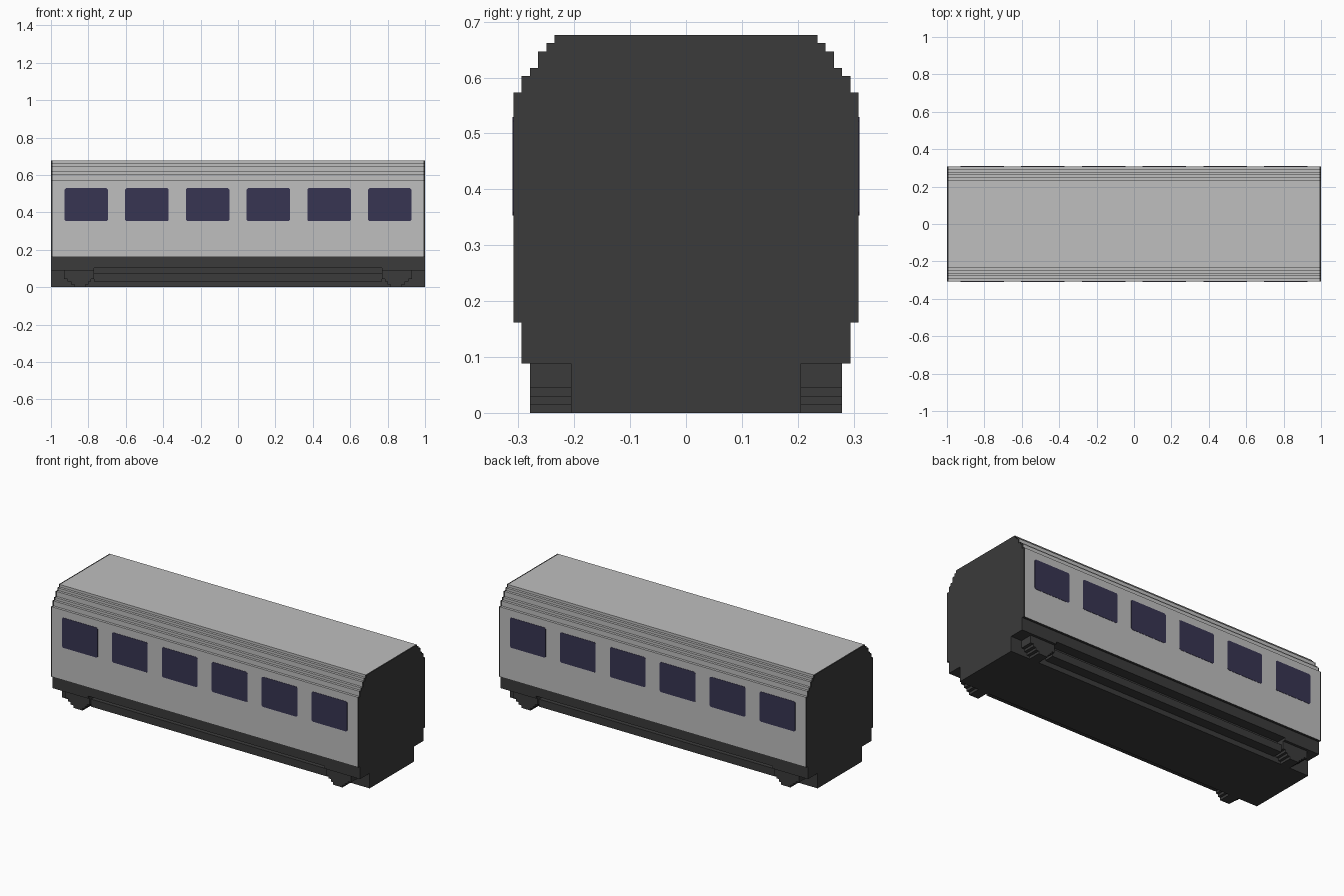
import bpy
import bmesh
from mathutils import Vector

cube = bpy.data.objects.get("Cube")
if cube:
    bpy.data.objects.remove(cube, do_unlink=True)

U = 0.0147  # step size of the blocky outline


def material(name, rgb):
    m = bpy.data.materials.new(name)
    m.use_nodes = True
    m.diffuse_color = (*rgb, 1)
    bsdf = m.node_tree.nodes["Principled BSDF"]
    bsdf.inputs["Base Color"].default_value = (*rgb, 1)
    bsdf.inputs["Roughness"].default_value = 0.8
    return m


GREY = material("light grey", (0.522, 0.522, 0.522))
DARK = material("charcoal", (0.043, 0.043, 0.043))
GLASS = material("dark violet glass", (0.039, 0.035, 0.085))


def prism(name, outline, axis, stations, mats, rule=None):
    """Extrude a 2D outline along x (outline = y,z) or y (outline = x,z)."""
    bm = bmesh.new()
    rings = []
    for s in stations:
        rings.append([bm.verts.new((s, a, z) if axis == "x" else (a, s, z))
                      for a, z in outline])
    n = len(outline)
    for r0, r1 in zip(rings, rings[1:]):
        for i in range(n):
            j = (i + 1) % n
            bm.faces.new((r0[i], r0[j], r1[j], r1[i]))
    bm.faces.new(rings[0])
    bm.faces.new(rings[-1])
    bmesh.ops.recalc_face_normals(bm, faces=bm.faces)
    if rule:
        for f in bm.faces:
            f.material_index = rule(f.calc_center_median(), f.normal)
    me = bpy.data.meshes.new(name)
    bm.to_mesh(me)
    bm.free()
    for m in mats:
        me.materials.append(m)
    ob = bpy.data.objects.new(name, me)
    bpy.context.collection.objects.link(ob)
    return ob


def rect(half, z0, z1):
    return [(-half, z0), (half, z0), (half, z1), (-half, z1)]


# Body shell: stepped roof outline, dark end walls and underside
steps = [(21, 11, 39), (20, 39, 41), (19, 41, 42), (18, 42, 44), (17, 44, 45), (16, 45, 46)]
right_half = [(w * U, z * U) for w, z0, z1 in steps for z in (z0, z1)]
shell = right_half + [(-y, z) for y, z in reversed(right_half)]
prism("body_shell", shell, "x", (-1, -0.992, 0.992, 1), (GREY, DARK),
      lambda c, n: int(abs(c.x) > 0.99 or n.z < -0.5))

# Skirt: deeper at the ends, raised between the bogies
skirt = [(-1, 6 * U), (-0.77, 6 * U), (-0.77, 7 * U), (0.77, 7 * U),
         (0.77, 6 * U), (1, 6 * U), (1, 11 * U), (-1, 11 * U)]
prism("skirt", skirt, "y", (-20 * U, 20 * U), (DARK,))

# Central keel and the side equipment bars
prism("keel", rect(14 * U, 0, 6 * U), "x", (-1, 1), (DARK,))
prism("bar_recess", rect(16 * U, 5 * U, 7 * U), "x", (-0.77, 0.77), (DARK,))
prism("equipment_bar", rect(18 * U, 2 * U, 5 * U), "x", (-0.77, 0.77), (DARK,))

# Bogie sides: stepped taper towards the bottom
layers = [(0.815, 0.875, 0, 1), (0.80, 0.893, 1, 2), (0.785, 0.911, 2, 3), (0.77, 0.93, 3, 6)]
outer = [(b, z * U) for a, b, z0, z1 in layers for z in (z0, z1)]
inner = [(a, z * U) for a, b, z0, z1 in layers for z in (z0, z1)]
bogie = outer + inner[::-1]
for sx, end in ((1, "left"), (-1, "right")):
    for sy, side in ((-1, "front"), (1, "back")):
        prism(f"bogie_{side}_{end}", [(sx * x, z) for x, z in bogie], "y",
              (sy * 13.5 * U, sy * 19 * U), (DARK,))

# Windows: thin plates with clipped corners, six per side
W, Z0, Z1, C = 0.116, 24 * U, 36 * U, 0.007
for sy, side in ((-1, "front"), (1, "back")):
    for i in range(6):
        cx = (i - 2.5) * 0.3246
        pane = [(cx - W + C, Z0), (cx + W - C, Z0), (cx + W, Z0 + C), (cx + W, Z1 - C),
                (cx + W - C, Z1), (cx - W + C, Z1), (cx - W, Z1 - C), (cx - W, Z0 + C)]
        prism(f"window_{side}_{i + 1}", pane, "y",
              (sy * (21 * U - 0.002), sy * (21 * U + 0.0015)), (GLASS,))
